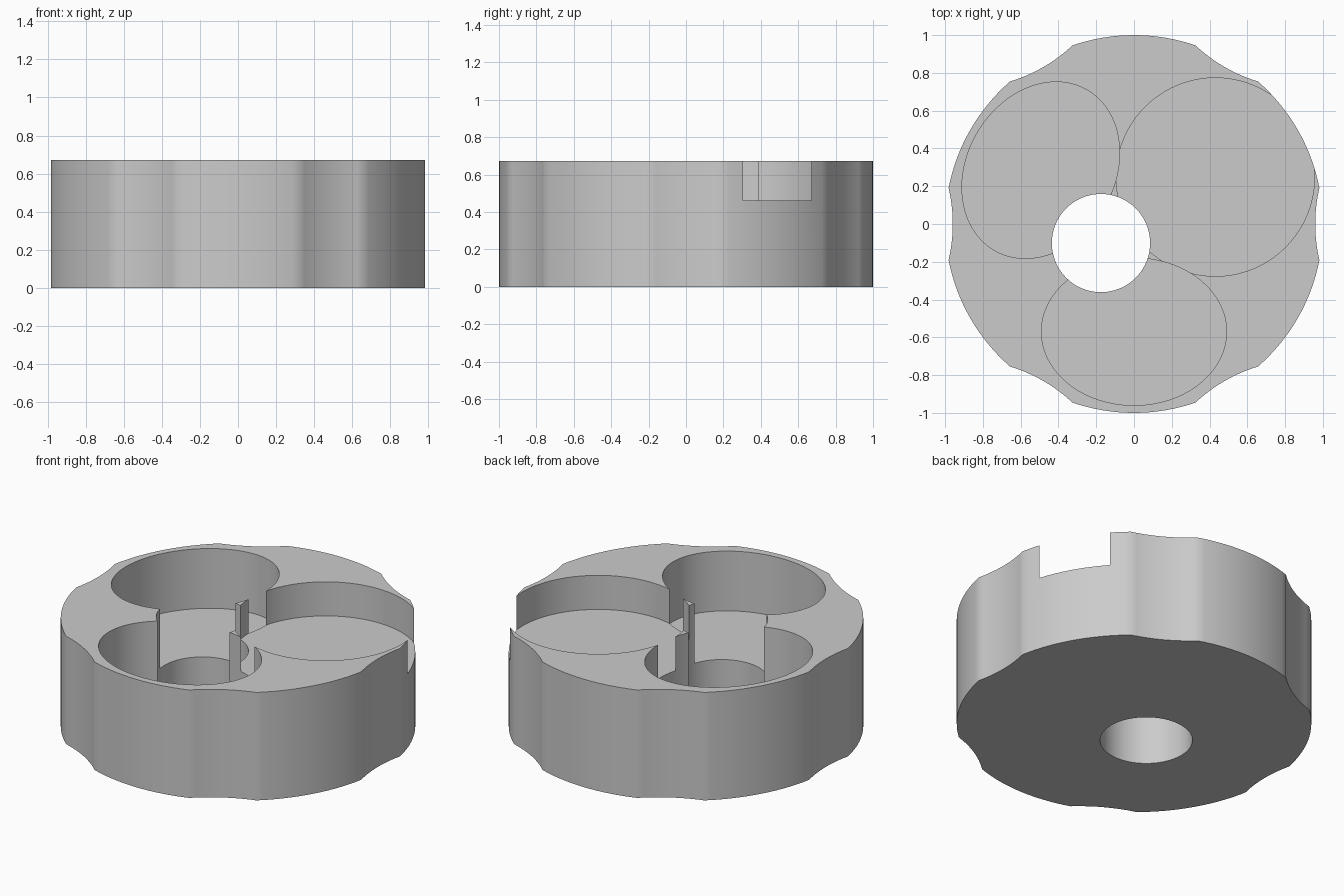
import bpy
import bmesh
from math import sin, cos, radians, pi, sqrt
from mathutils import Vector

HEIGHT = 0.672
SHALLOW_FLOOR = 0.46
DEEP_FLOOR = 0.30

default = bpy.data.objects.get("Cube")
if default:
    bpy.data.objects.remove(default, do_unlink=True)

grey = bpy.data.materials.new("plain grey")
grey.use_nodes = True
grey.diffuse_color = (0.6, 0.6, 0.6, 1)
grey.node_tree.nodes["Principled BSDF"].inputs["Base Color"].default_value = (0.6, 0.6, 0.6, 1)


def prism(name, outline, bottom, top):
    """Extrude a closed outline straight up."""
    bm = bmesh.new()
    base = bm.faces.new([bm.verts.new((x, y, bottom)) for x, y in outline])
    ext = bmesh.ops.extrude_face_region(bm, geom=[base])
    up = [g for g in ext["geom"] if isinstance(g, bmesh.types.BMVert)]
    bmesh.ops.translate(bm, verts=up, vec=(0, 0, top - bottom))
    bmesh.ops.recalc_face_normals(bm, faces=bm.faces[:])
    mesh = bpy.data.meshes.new(name)
    bm.to_mesh(mesh)
    bm.free()
    mesh.materials.append(grey)
    obj = bpy.data.objects.new(name, mesh)
    bpy.context.collection.objects.link(obj)
    return obj


def oval(distance, angle, radial, tangential, count=128):
    """Ellipse placed at a polar position, one axis pointing to the centre."""
    a = radians(angle)
    out, side = Vector((cos(a), sin(a))), Vector((-sin(a), cos(a)))
    steps = [2 * pi * i / count for i in range(count)]
    return [out * (distance + radial * cos(t)) + side * tangential * sin(t) for t in steps]


def scalloped_outline():
    """Unit circle with six shallow concave bites."""
    half = radians(11)
    chord, sag = sin(half), 0.022
    bite = (chord ** 2 + sag ** 2) / (2 * sag)
    centre = cos(half) - sag + bite
    points = []
    for k in range(6):
        a = k * pi / 3
        out, side = Vector((cos(a), sin(a))), Vector((-sin(a), cos(a)))
        for i in range(13):
            s = chord * (i / 6 - 1)
            points.append(out * (centre - sqrt(bite ** 2 - s ** 2)) + side * s)
        for i in range(1, 16):
            t = a + half + (pi / 3 - 2 * half) * i / 16
            points.append(Vector((cos(t), sin(t))))
    return points


# Scalloped block
body = prism("scalloped_holder", scalloped_outline(), 0, HEIGHT)

# Round shallow pocket, two oval deep pockets, through hole
cutters = [
    prism("round_pocket_cutter", oval(0.497, 30, 0.525, 0.525), SHALLOW_FLOOR, 1),
    prism("back_oval_cutter", oval(0.57, 150, 0.39, 0.49), DEEP_FLOOR, 1),
    prism("front_oval_cutter", oval(0.57, 270, 0.39, 0.49), DEEP_FLOOR, 1),
    prism("hole_cutter", oval(0.202, 210, 0.26, 0.26), -0.5, 1),
]
bpy.ops.object.select_all(action="DESELECT")
bpy.context.view_layer.objects.active = body
body.select_set(True)
for cutter in cutters:
    cutter.hide_render = True
    mod = body.modifiers.new(cutter.name, "BOOLEAN")
    mod.operation = "DIFFERENCE"
    mod.solver = "EXACT"
    mod.object = cutter
    bpy.ops.object.modifier_apply(modifier=mod.name)
for cutter in cutters:
    bpy.data.objects.remove(cutter, do_unlink=True)

bpy.ops.object.shade_smooth_by_angle(angle=radians(30))
